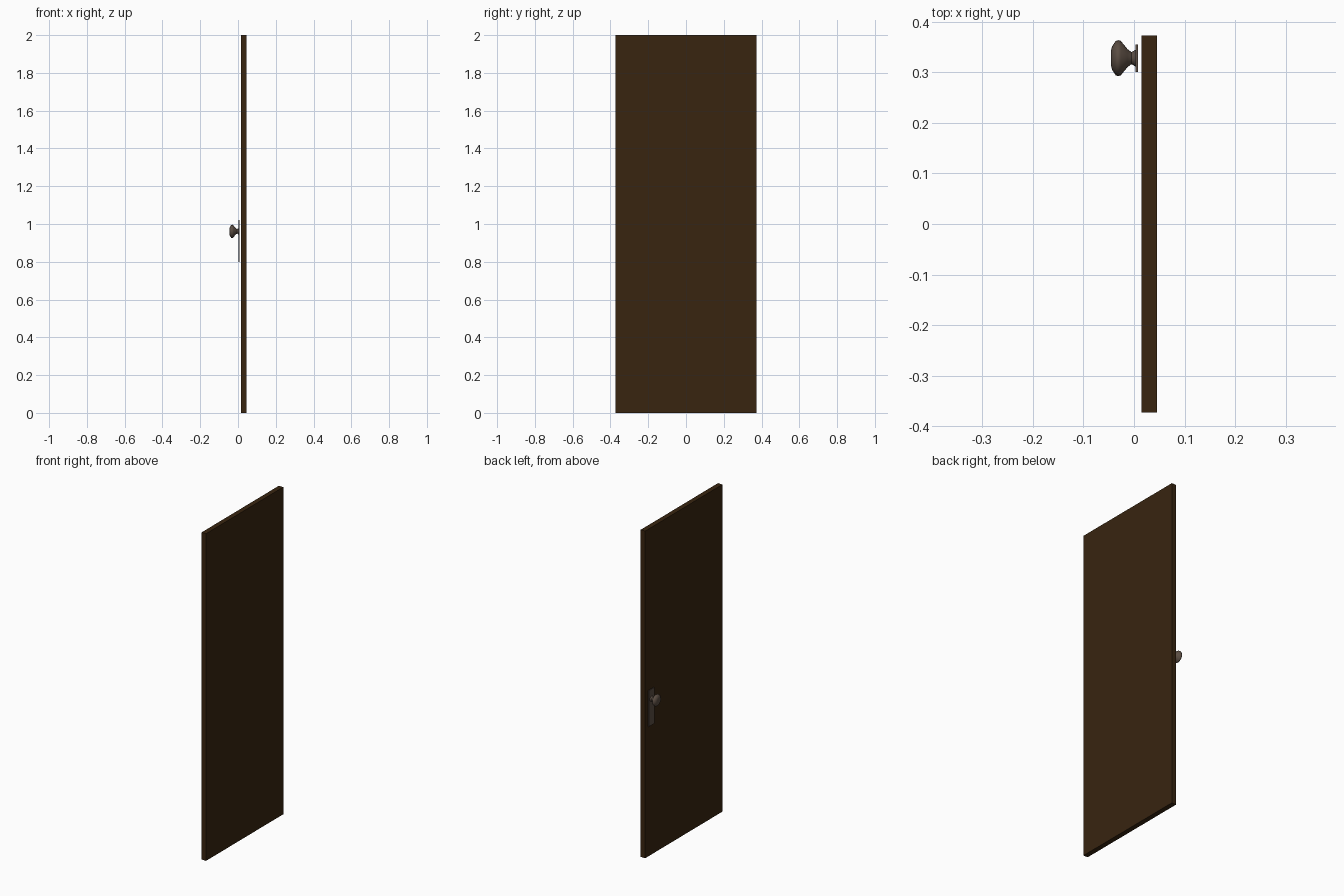
import bpy, bmesh, math
from mathutils import Matrix, Vector

if "Cube" in bpy.data.objects:
    bpy.data.objects.remove(bpy.data.objects["Cube"])


def material(name, rgb):
    m = bpy.data.materials.new(name)
    m.diffuse_color = (*rgb, 1)
    m.use_nodes = True
    m.node_tree.nodes["Principled BSDF"].inputs["Base Color"].default_value = m.diffuse_color
    return m


wood = material("dark wood", (0.040, 0.018, 0.005))
metal = material("aged bronze", (0.105, 0.075, 0.056))


def finish(bm, name, mat):
    bmesh.ops.recalc_face_normals(bm, faces=bm.faces)
    me = bpy.data.meshes.new(name)
    bm.to_mesh(me)
    bm.free()
    me.materials.append(mat)
    ob = bpy.data.objects.new(name, me)
    bpy.context.collection.objects.link(ob)
    return ob


def box(name, lo, hi, mat):
    lo, hi = Vector(lo), Vector(hi)
    bm = bmesh.new()
    bmesh.ops.create_cube(bm, size=1, matrix=Matrix.Translation((lo + hi) / 2)
                          @ Matrix.Diagonal((*(hi - lo), 1)))
    return finish(bm, name, mat)


# Door slab and handle backplate
box("door_panel", (0.015, -0.373, 0), (0.045, 0.373, 2), wood)
box("handle_plate", (0.003, 0.301, 0.80), (0.008, 0.355, 1.02), metal)

# Round knob, turned about the x axis: (x, radius)
profile = [(0.005, 0.017), (0.002, 0.016), (-0.005, 0.012), (-0.013, 0.018),
           (-0.026, 0.034), (-0.031, 0.0355), (-0.036, 0.034), (-0.043, 0.024),
           (-0.045, 0.017)]
SIDES = 16
bm = bmesh.new()
rings = []
for x, r in profile:
    rings.append([bm.verts.new((x, 0.328 + r * math.cos(2 * math.pi * i / SIDES),
                                0.961 + r * math.sin(2 * math.pi * i / SIDES)))
                  for i in range(SIDES)])
for a, b in zip(rings, rings[1:]):
    for i in range(SIDES):
        j = (i + 1) % SIDES
        bm.faces.new((a[i], a[j], b[j], b[i]))
bm.faces.new(rings[0])
bm.faces.new(rings[-1])
knob = finish(bm, "door_knob", metal)
bpy.context.view_layer.objects.active = knob
knob.select_set(True)
bpy.ops.object.shade_smooth_by_angle(angle=math.radians(40))
